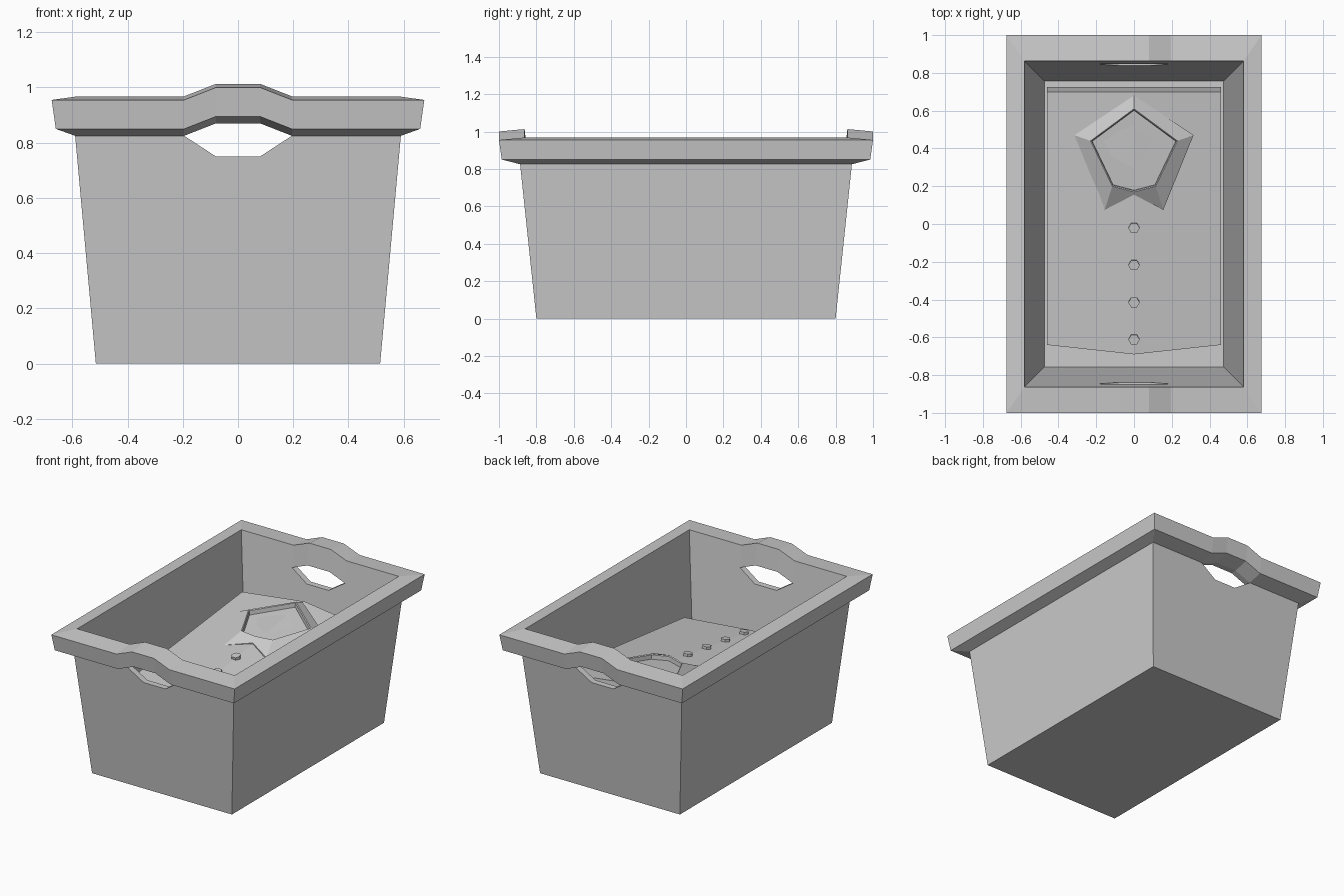
import bpy, bmesh, math
from mathutils import Matrix

cube = bpy.data.objects.get("Cube")
if cube:
    bpy.data.objects.remove(cube, do_unlink=True)

grey = bpy.data.materials.new("plain_grey")
grey.use_nodes = True
COLOUR = (0.6, 0.6, 0.6, 1)
grey.diffuse_color = COLOUR
grey.node_tree.nodes["Principled BSDF"].inputs["Base Color"].default_value = COLOUR


def finish(name, bm):
    bmesh.ops.recalc_face_normals(bm, faces=bm.faces)
    mesh = bpy.data.meshes.new(name)
    bm.to_mesh(mesh)
    bm.free()
    mesh.materials.append(grey)
    obj = bpy.data.objects.new(name, mesh)
    bpy.context.collection.objects.link(obj)
    return obj


def bridge(bm, a, b):
    n = len(a)
    for i in range(n):
        j = (i + 1) % n
        bm.faces.new((a[i], a[j], b[j], b[i]))


# Bin: thin tapered walls, flared rim, raised grips over two hand holes
GRIP, HOLE, LIFT = 0.195, 0.08, 0.045
bm = bmesh.new()


def corners(x, y, z):
    return [bm.verts.new(p) for p in ((-x, -y, z), (x, -y, z), (x, y, z), (-x, y, z))]


def rim_ring(x, y, z):
    ring = []
    for s in (1, -1):
        for px, dz in ((-x, 0), (-GRIP, 0), (-HOLE, LIFT), (HOLE, LIFT), (GRIP, 0), (x, 0)):
            ring.append(bm.verts.new((s * px, -s * y, z + dz)))
    return ring


outer_base = corners(0.515, 0.8, 0)
inner_base = corners(0.475, 0.757, 0.055)
rings = [rim_ring(*r) for r in ((0.59, 0.887, 0.825), (0.66, 0.985, 0.85),
                                (0.675, 1.0, 0.955), (0.58, 0.863, 0.968),
                                (0.564, 0.847, 0.825))]
for a, b in zip(rings, rings[1:]):
    bridge(bm, a, b)
bm.faces.new(outer_base)
bm.faces.new(inner_base)


def wall(base, ring, y):
    """Side walls plus end walls notched by the hand holes; returns hole loops."""
    loops = []
    for k, s in enumerate((1, -1)):
        r = ring[6 * k:6 * k + 6]
        low = [bm.verts.new((s * px, -s * y, 0.75)) for px in (HOLE, -HOLE)]
        bm.faces.new([base[2 * k], base[2 * k + 1], r[5], r[4], *low, r[1], r[0]])
        bm.faces.new([base[2 * k + 1], base[(2 * k + 2) % 4], ring[(6 * k + 6) % 12], r[5]])
        loops.append(r[1:5] + low)
    return loops


outer_holes = wall(outer_base, rings[0], 0.879)
inner_holes = wall(inner_base, rings[4], 0.838)
# Lower lip of each hole; the grip underside closes the top
for a, b in zip(outer_holes, inner_holes):
    bridge(bm, a, b)
finish("bin", bm)


# Folded shirt: tilted slab with a low centre ridge
def surface(x, y):
    t = abs(x) / 0.46
    return (1 - t) * (0.613 + 0.135 * y) + t * (0.572 + 0.11 * y)


bm = bmesh.new()
outline = [(-0.46, -0.64), (0, -0.69), (0.46, -0.64), (0.46, 0.7), (0, 0.7), (-0.46, 0.7)]
top = [bm.verts.new((x, y, surface(x, y))) for x, y in outline]
low = [bm.verts.new((x, y + 0.025, surface(x, y) - 0.2)) for x, y in outline]
bridge(bm, top, low)
for ring in (top, low):
    bm.faces.new((ring[0], ring[1], ring[4], ring[5]))
    bm.faces.new((ring[1], ring[2], ring[3], ring[4]))
edges = [e for e in bm.edges if e.calc_face_angle(0) > 0.6]
bmesh.ops.bevel(bm, geom=edges, offset=0.015, segments=1, affect='EDGES')
finish("folded_shirt", bm)

# Collar: five-sided ring sloping out from a raised crest around the neck
def mirrored(half):
    return half + [(-x, y) for x, y in half[-2:0:-1]]


outer = mirrored([(0, 0.68), (0.315, 0.47), (0.155, 0.075), (0, 0.155)])
crest = mirrored([(0, 0.61), (0.23, 0.44), (0.115, 0.2), (0, 0.17)])
bm = bmesh.new()


def collar_ring(points, lift, scale=1):
    return [bm.verts.new((x * scale, 0.39 + (y - 0.39) * scale, surface(x, y) + lift))
            for x, y in points]


loops = [collar_ring(outer, -0.01), collar_ring(outer, 0.006), collar_ring(crest, 0.045),
         collar_ring(crest, 0.04, 0.97), collar_ring(crest, 0.012, 0.96)]
for a, b in zip(loops, loops[1:]):
    bridge(bm, a, b)
bm.faces.new(loops[-1])
finish("collar", bm)

# Buttons
for i in range(4):
    y = -0.02 - 0.197 * i
    bm = bmesh.new()
    bmesh.ops.create_cone(bm, cap_ends=True, segments=6, radius1=0.03, radius2=0.03, depth=0.03,
                          matrix=Matrix.Translation((0, y, surface(0, y)))
                          @ Matrix.Rotation(math.atan(0.135), 4, 'X')
                          @ Matrix.Rotation(math.pi / 6, 4, 'Z'))
    finish(f"button_{i + 1}", bm)
